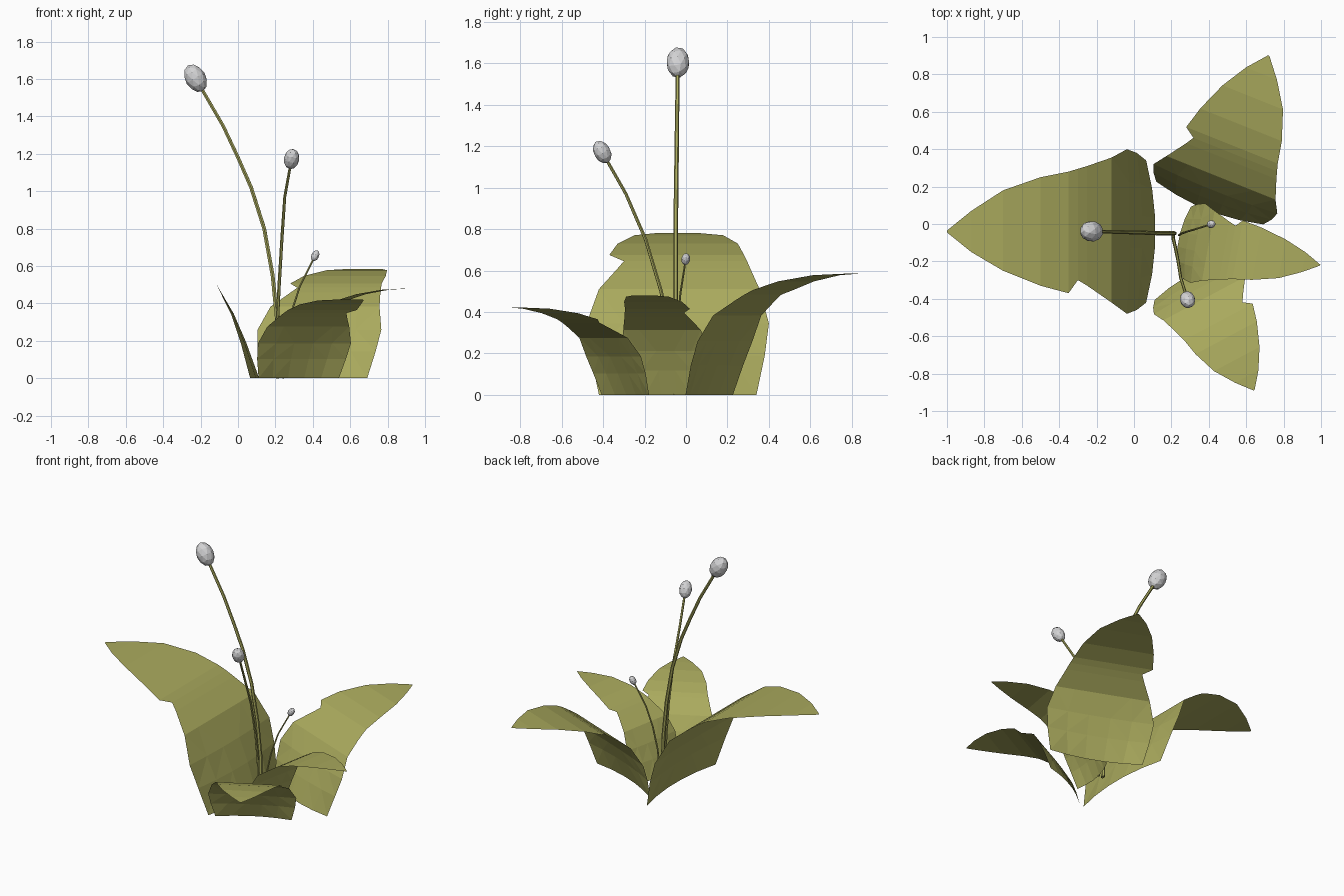
import bpy, bmesh, math
from mathutils import Vector, Matrix

if "Cube" in bpy.data.objects:
    bpy.data.objects.remove(bpy.data.objects["Cube"])


def material(name, rgb):
    m = bpy.data.materials.new(name)
    m.diffuse_color = (*rgb, 1)
    m.use_nodes = True
    m.node_tree.nodes["Principled BSDF"].inputs["Base Color"].default_value = m.diffuse_color
    return m


OLIVE = material("olive_green", (0.40, 0.40, 0.11))
GREY = material("pale_grey", (0.65, 0.65, 0.66))


def finish(bm, name, mat):
    me = bpy.data.meshes.new(name)
    bm.to_mesh(me)
    bm.free()
    me.materials.append(mat)
    ob = bpy.data.objects.new(name, me)
    bpy.context.collection.objects.link(ob)
    return ob


# Leaf rows: forward, height, right half width, left half width (left has a notch)
ROWS = [(-.11, 0, .38, .38), (-.05, .19, .42, .42), (.01, .345, .44, .44),
        (.10, .51, .395, .38), (.23, .61, .35, .29), (.28, .645, .335, .26),
        (.33, .675, .32, .33), (.48, .73, .29, .29), (.68, .77, .22, .21),
        (.85, .78, .11, .11), (.98, .78, .005, .005)]
COLS = (-1, -.6, -.2, .2, .6, 1)


def leaf(name, origin, angle, length, width, height):
    bm = bmesh.new()
    grid = []
    for u, z, right, left in ROWS:
        bow = .05 * max(0, 1 - z / .5)
        row = []
        for v in COLS:
            w = left if v > 0 else right
            row.append(bm.verts.new(((u + bow * (v * v - .5)) * length,
                                     v * w * width, z * height)))
        grid.append(row)
    for a, b in zip(grid, grid[1:]):
        for i in range(len(COLS) - 1):
            bm.faces.new((a[i], b[i], b[i + 1], a[i + 1]))
    bmesh.ops.triangulate(bm, faces=bm.faces)
    ob = finish(bm, name, OLIVE)
    ob.location = (*origin, 0)
    ob.rotation_euler.z = math.radians(angle)


leaf("leaf_left", (-.02, -.04), 180, 1, 1, 1)
leaf("leaf_back", (.43, .175), 68.2, .797, .81, .75)
leaf("leaf_front", (.35, -.34), -62, .634, .64, .54)
leaf("leaf_right", (.33, -.10), -10.2, .69, .49, .615)


# Stem: tapered tube swept along a few points, with an egg shaped bud on its end
def stem(name, points, radius, bud_length, bud_width):
    pts = [Vector(p) for p in points]
    bm = bmesh.new()
    rings = []
    for i, p in enumerate(pts):
        d = (pts[min(i + 1, len(pts) - 1)] - pts[max(i - 1, 0)]).normalized()
        q = d.to_track_quat('Z', 'Y')
        r = radius * (1.1 - .25 * i / (len(pts) - 1))
        rings.append([bm.verts.new(p + q @ Vector((r * math.cos(k * math.tau / 6),
                                                   r * math.sin(k * math.tau / 6), 0)))
                      for k in range(6)])
    for a, b in zip(rings, rings[1:]):
        for k in range(6):
            bm.faces.new((a[k], a[(k + 1) % 6], b[(k + 1) % 6], b[k]))
    bm.faces.new(rings[0][::-1])
    bm.faces.new(rings[-1])
    finish(bm, name + "_stem", OLIVE)

    d = (pts[-1] - pts[-2]).normalized()
    mat = (Matrix.Translation(pts[-1] + d * bud_length * .46)
           @ d.to_track_quat('Z', 'Y').to_matrix().to_4x4()
           @ Matrix.Diagonal((bud_width / 2, bud_width / 2, bud_length / 2, 1)))
    bm = bmesh.new()
    bmesh.ops.create_icosphere(bm, subdivisions=2, radius=1, matrix=mat)
    finish(bm, name + "_bud", GREY)


stem("tall", [(.215, -.05, 0), (.21, -.05, .3), (.185, -.05, .55), (.14, -.05, .8),
              (.07, -.047, 1.02), (0, -.045, 1.18), (-.08, -.043, 1.35),
              (-.19, -.04, 1.54)], .0115, .16, .112)
stem("middle", [(.21, -.06, 0), (.21, -.08, .3), (.22, -.12, .5), (.235, -.195, .75),
                (.25, -.29, .97), (.278, -.378, 1.125)], .009, .118, .082)
stem("small", [(.24, -.06, 0), (.255, -.05, .2), (.285, -.04, .35), (.33, -.027, .49),
               (.40, -.005, .63)], .0055, .062, .042)
